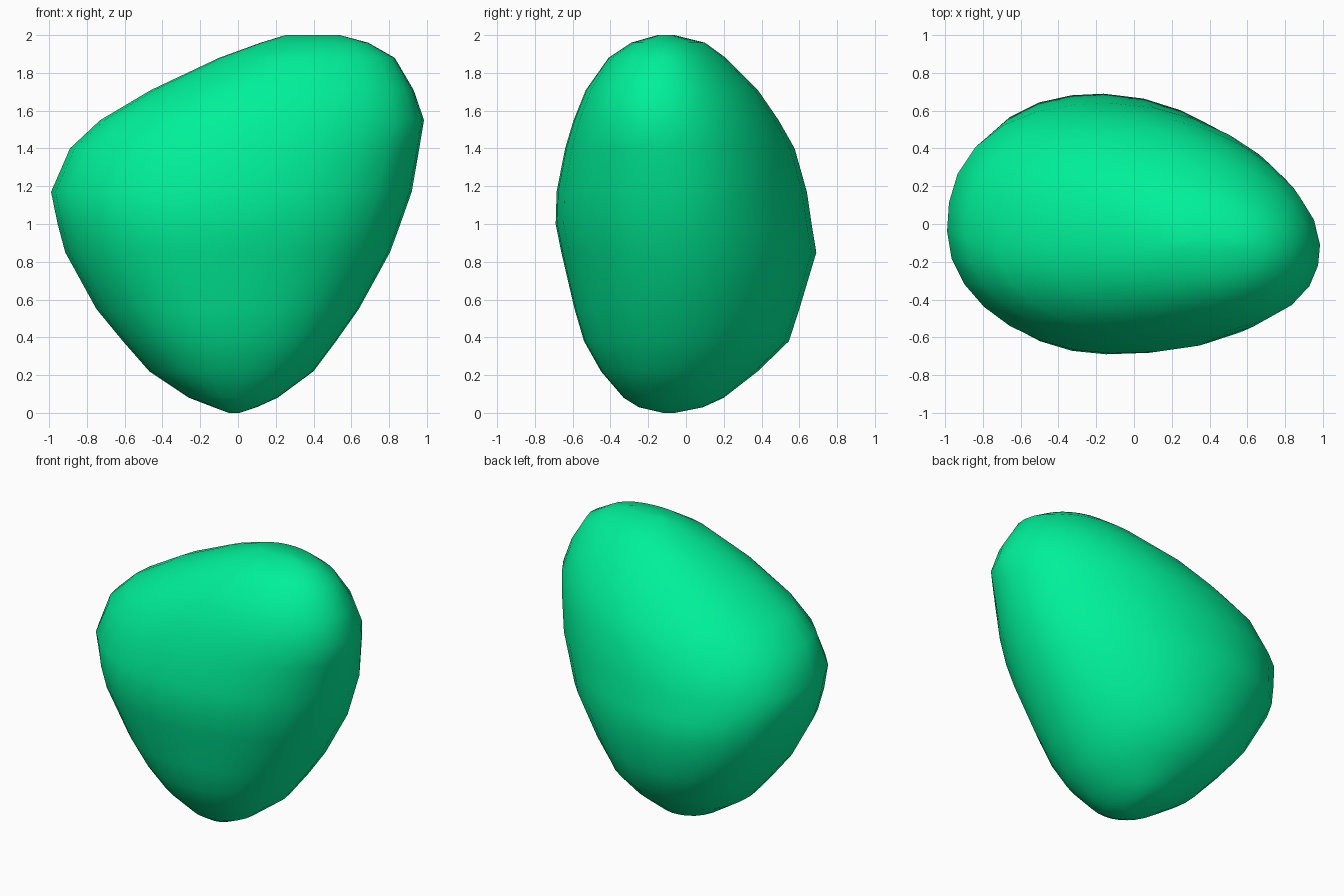
import bpy, bmesh, math

# Horizontal sections: z, left, right, front, back, centre x, centre y
SECTIONS = [
    (0.0, -0.05, 0.01, -0.12, -0.06, -0.02, -0.09),
    (0.03, -0.13, 0.10, -0.25, 0.09, -0.02, -0.09),
    (0.08, -0.26, 0.21, -0.33, 0.20, -0.03, -0.08),
    (0.22, -0.47, 0.40, -0.45, 0.38, -0.06, -0.05),
    (0.38, -0.61, 0.52, -0.54, 0.545, -0.09, -0.03),
    (0.55, -0.75, 0.64, -0.59, 0.60, -0.12, -0.02),
    (0.85, -0.915, 0.805, -0.66, 0.69, -0.16, -0.02),
    (1.00, -0.955, 0.86, -0.69, 0.665, -0.15, -0.03),
    (1.17, -0.99, 0.92, -0.685, 0.64, -0.12, -0.04),
    (1.40, -0.89, 0.96, -0.64, 0.575, 0.0, -0.08),
    (1.55, -0.73, 0.985, -0.595, 0.49, 0.12, -0.11),
    (1.71, -0.46, 0.93, -0.53, 0.38, 0.23, -0.11),
    (1.88, -0.10, 0.83, -0.41, 0.21, 0.33, -0.11),
    (1.96, 0.12, 0.69, -0.29, 0.10, 0.38, -0.11),
    (2.00, 0.25, 0.54, -0.15, -0.06, 0.40, -0.11),
]
SIDES = 28


def section_point(sec, a):
    """Point on a lopsided superellipse, with its own roundness per quadrant."""
    z, left, right, front, back, cx, cy = sec
    c, s = math.cos(a), math.sin(a)
    if s >= 0:
        n = 1.8 if c >= 0 else 2.4
    else:
        n = 2.4 if c >= 0 else 1.95
    r = (abs(c) ** n + abs(s) ** n) ** (-1 / n)
    x = cx + c * r * ((right - cx) if c >= 0 else (cx - left))
    y = cy + s * r * ((back - cy) if s >= 0 else (cy - front))
    return (x, y, z)


# Loft the sections into one closed pebble
bm = bmesh.new()
rings = [[bm.verts.new(section_point(sec, 2 * math.pi * i / SIDES))
          for i in range(SIDES)] for sec in SECTIONS]
for low, high in zip(rings, rings[1:]):
    for i in range(SIDES):
        j = (i + 1) % SIDES
        bm.faces.new((low[i], low[j], high[j], high[i]))
bm.faces.new(rings[0][::-1])
bm.faces.new(rings[-1])
for f in bm.faces:
    f.smooth = True
mesh = bpy.data.meshes.new("pebble")
bm.to_mesh(mesh)
bm.free()
pebble = bpy.data.objects.new("pebble", mesh)
bpy.context.collection.objects.link(pebble)

# Bright green colour
mat = bpy.data.materials.new("green")
mat.diffuse_color = (0.0, 0.87, 0.32, 1)
mesh.materials.append(mat)
